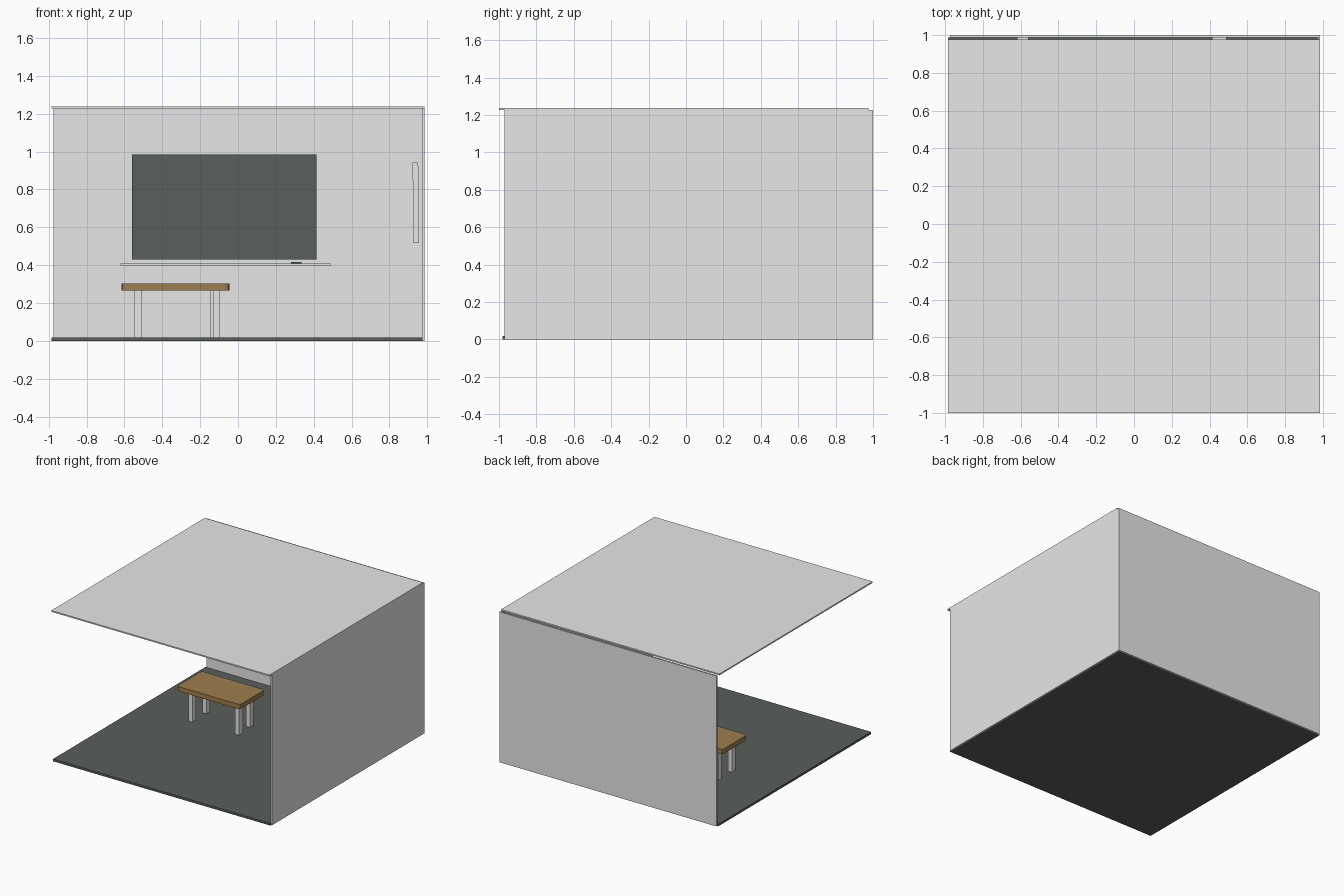
import bpy, bmesh, math

if "Cube" in bpy.data.objects:
    bpy.data.objects.remove(bpy.data.objects["Cube"])


def material(name, rgb):
    m = bpy.data.materials.new(name)
    m.diffuse_color = (*rgb, 1)
    m.use_nodes = True
    m.node_tree.nodes["Principled BSDF"].inputs["Base Color"].default_value = m.diffuse_color
    return m


WHITE = material("light_grey_plaster", (0.8, 0.8, 0.8))
SLATE = material("dark_slate", (0.10, 0.115, 0.103))
WOOD = material("brown_wood", (0.345, 0.21, 0.075))


def box(name, x, y, z, mat, corner=0.0):
    """Box from (min, max) ranges; corner chamfers its vertical edges."""
    bm = bmesh.new()
    bmesh.ops.create_cube(bm, size=1)
    for v in bm.verts:
        for i, (lo, hi) in enumerate((x, y, z)):
            v.co[i] = (v.co[i]) * (hi - lo)
    if corner:
        upright = [e for e in bm.edges
                   if abs(e.verts[0].co.z - e.verts[1].co.z) > 1e-4]
        bmesh.ops.bevel(bm, geom=upright, offset=corner, segments=2,
                        profile=0.5, affect='EDGES')
    me = bpy.data.meshes.new(name)
    bm.to_mesh(me)
    bm.free()
    me.materials.append(mat)
    ob = bpy.data.objects.new(name, me)
    ob.location = [(lo + hi) / 2 for lo, hi in (x, y, z)]
    bpy.context.collection.objects.link(ob)
    return ob


# Room shell, open at the front and left
box("floor", (-0.985, 0.975), (-0.98, 0.987), (0, 0.018), SLATE)
box("ceiling", (-0.985, 0.985), (-1.0, 0.977), (1.227, 1.238), WHITE)
box("back_wall", (-0.975, 0.975), (0.987, 1.0), (0, 1.227), WHITE)
box("right_wall", (0.973, 0.985), (-0.97, 1.0), (0, 1.227), WHITE)

# Board on the back wall, with its ledge and eraser
box("board", (-0.56, 0.415), (0.975, 0.987), (0.43, 0.985), SLATE)
box("board_ledge", (-0.62, 0.49), (0.92, 0.987), (0.398, 0.41), WHITE)
box("eraser", (0.28, 0.335), (0.94, 0.965), (0.41, 0.417), SLATE)

# Slightly tilted panel by the right wall
panel = box("wall_panel", (0.925, 0.955), (-0.2, 0.3), (0.518, 0.942), WHITE)
panel.rotation_euler.y = math.radians(-0.7)

# Table
box("table_top", (-0.615, -0.045), (0.09, 0.41), (0.265, 0.304), WOOD, 0.02)
for name, cx, cy in (("front_left_leg", -0.529, 0.165),
                     ("back_left_leg", -0.529, 0.345),
                     ("front_right_leg", -0.113, 0.175),
                     ("back_right_leg", -0.128, 0.335)):
    box(name, (cx - 0.0185, cx + 0.0185), (cy - 0.024, cy + 0.024),
        (0.018, 0.265), WHITE)
